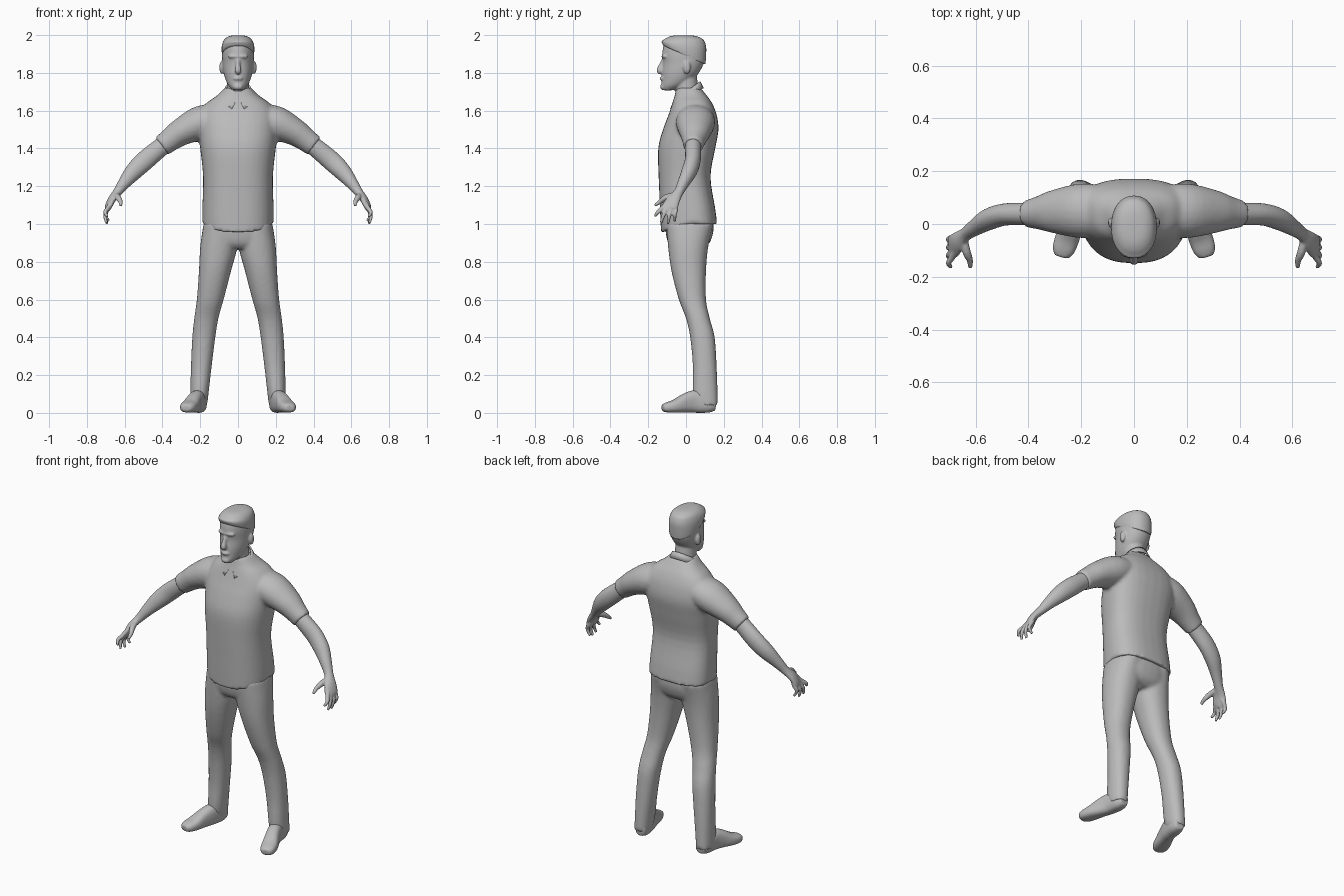
import bpy, bmesh, math
from mathutils import Vector

grey = bpy.data.materials.new("plain grey")
grey.diffuse_color = (0.5, 0.5, 0.5, 1)


def smooth_rows(rows, steps):
    """Catmull-Rom interpolation of parameter rows."""
    out = []
    for i in range(len(rows) - 1):
        p0, p1 = rows[max(i - 1, 0)], rows[i]
        p2, p3 = rows[i + 1], rows[min(i + 2, len(rows) - 1)]
        for k in range(steps):
            t = k / steps
            out.append([0.5 * (2 * b + (c - a) * t + (2 * a - 5 * b + 4 * c - d) * t * t
                               + (3 * b - a - 3 * c + d) * t ** 3)
                        for a, b, c, d in zip(p0, p1, p2, p3)])
    return out + [list(rows[-1])]


def skin(bm, rings):
    """Join rings of points into a closed tube."""
    vs = [[bm.verts.new(p) for p in r] for r in rings]
    n = len(vs[0])
    for a, b in zip(vs, vs[1:]):
        for i in range(n):
            bm.faces.new((a[i], a[(i + 1) % n], b[(i + 1) % n], b[i]))
    bm.faces.new(vs[0][::-1])
    bm.faces.new(vs[-1])


def outline(n, p):
    """Unit superellipse."""
    pts = []
    for i in range(n):
        c, s = math.cos(2 * math.pi * i / n), math.sin(2 * math.pi * i / n)
        pts.append((math.copysign(abs(c) ** (2 / p), c), math.copysign(abs(s) ** (2 / p), s)))
    return pts


def stack(bm, rows, p=2.2, taper=0.0, side=1, warp=None, steps=4):
    """Level rings from rows of z, centre x, half width, front y, back y."""
    rings = []
    for z, cx, w, y0, y1 in smooth_rows(rows, steps):
        ring = []
        for u, v in outline(32, p):
            pt = Vector((side * (cx + w * u * (1 + taper * v)), (y0 + y1) / 2 + (y1 - y0) / 2 * v, z))
            if warp:
                pt.z += warp(pt)
            ring.append(pt)
        rings.append(ring)
    skin(bm, rings)


def limb(bm, rows, side=1, p=2.0, up=(0.6, 0, 0.8), steps=4):
    """Tube along a path from rows of x, y, z, sideways radius, upward radius."""
    rows = smooth_rows(rows, steps)
    pts = [Vector(r[:3]) for r in rows]
    rings = []
    for i, r in enumerate(rows):
        t = (pts[min(i + 1, len(pts) - 1)] - pts[max(i - 1, 0)]).normalized()
        a = t.cross(Vector(up)).normalized()
        b = a.cross(t)
        ring = [pts[i] + a * u * r[3] + b * v * r[4] for u, v in outline(20, p)]
        rings.append([Vector((side * q.x, q.y, q.z)) for q in ring])
    skin(bm, rings)


def blob(bm, centre, size):
    """Ellipsoid."""
    g = bmesh.ops.create_uvsphere(bm, u_segments=16, v_segments=10, radius=1)
    for v in g["verts"]:
        v.co = Vector([c + s * q for c, s, q in zip(centre, size, v.co)])


def finish(name, bm, voxel=0, soften=0):
    """Make the object, melting its pieces into one skin when a voxel size is given."""
    bmesh.ops.recalc_face_normals(bm, faces=bm.faces)
    me = bpy.data.meshes.new(name)
    bm.to_mesh(me)
    bm.free()
    ob = bpy.data.objects.new(name, me)
    bpy.context.collection.objects.link(ob)
    me.materials.append(grey)
    for f in me.polygons:
        f.use_smooth = True
    if voxel:
        m = ob.modifiers.new("melt", 'REMESH')
        m.mode, m.voxel_size, m.use_smooth_shade = 'VOXEL', voxel, True
        m = ob.modifiers.new("soften", 'SMOOTH')
        m.factor, m.iterations = 0.5, soften
    return ob


# shirt: torso with a hem that dips at the front, and two short sleeves
bm = bmesh.new()
stack(bm, [(1.00, 0, .188, -.132, .165), (1.08, 0, .187, -.137, .155), (1.25, 0, .183, -.145, .130),
           (1.40, 0, .198, -.147, .155), (1.50, 0, .208, -.122, .172), (1.58, 0, .205, -.092, .162),
           (1.64, 0, .165, -.072, .138), (1.68, 0, .110, -.060, .110), (1.72, 0, .070, -.052, .078)],
      p=2.5, taper=0.1,
      warp=lambda q: 0.38 * min(q.y + .01, 0) * max(0, 1 - (q.z - 1) / .15) if q.z < 1.15 else 0)
for s in (1, -1):
    limb(bm, [(.10, .05, 1.565, .095, .075), (.20, .05, 1.535, .104, .090), (.30, .047, 1.487, .084, .073),
              (.36, .042, 1.445, .064, .062), (.405, .038, 1.412, .052, .057)], s)
finish("shirt", bm, .01, 5)

# trousers: hips and two legs
bm = bmesh.new()
stack(bm, [(1.02, 0, .175, -.11, .145), (.96, 0, .183, -.108, .145), (.90, 0, .170, -.095, .125),
           (.87, 0, .130, -.07, .09)], p=2.4)
for s in (1, -1):
    stack(bm, [(1.00, .095, .088, -.105, .145), (.88, .102, .098, -.095, .118), (.75, .122, .085, -.077, .106),
               (.60, .147, .071, -.038, .106), (.50, .168, .064, .000, .126), (.40, .181, .061, .022, .152),
               (.25, .194, .055, .036, .162), (.10, .204, .048, .036, .168), (.04, .207, .044, .060, .168)],
          side=s)
finish("trousers", bm, .01, 4)

# shoes
bm = bmesh.new()
for s in (1, -1):
    limb(bm, [(.200, .158, .045, .028, .034), (.204, .120, .050, .040, .050), (.215, .050, .060, .040, .060),
              (.232, .000, .052, .041, .052), (.253, -.055, .036, .046, .036), (.268, -.100, .029, .042, .027),
              (.275, -.125, .026, .026, .018)], s, p=2.6, up=(0, 0, 1))
finish("shoes", bm, .007, 3)

# bare arms with palm, thumb and fingers
bm = bmesh.new()
tips = [(.692, -.165, 1.04), (.696, -.132, 1.005), (.692, -.095, 1.00), (.684, -.058, 1.015)]
for s in (1, -1):
    limb(bm, [(.33, .04, 1.465, .042, .046), (.41, .038, 1.405, .043, .049), (.49, .036, 1.338, .042, .052),
              (.55, .018, 1.280, .041, .047), (.60, -.012, 1.220, .032, .034), (.637, -.038, 1.170, .026, .024),
              (.668, -.066, 1.130, .037, .020), (.686, -.086, 1.090, .044, .016),
              (.692, -.090, 1.072, .036, .012)], s)
    for i, (x, y, z) in enumerate(tips):
        k = (.688, -.124 + .024 * i, 1.085)
        limb(bm, [(.672, -.09 + .01 * i, 1.12, .010, .010), (*k, .012, .012),
                  (.703, (k[1] + y) / 2 - .004, (k[2] + z) / 2, .0105, .0105), (x, y, z, .007, .007)], s)
    limb(bm, [(.645, -.055, 1.155, .014, .014), (.635, -.105, 1.140, .016, .016),
              (.622, -.138, 1.118, .012, .012), (.621, -.165, 1.098, .008, .008)], s, up=(1, 0, 0))
finish("arms", bm, .005, 2)

# head: skull, neck, brow, nose, lips, chin and ears
bm = bmesh.new()
stack(bm, [(1.708, 0, .026, -.126, -.070), (1.73, 0, .048, -.131, -.015), (1.76, 0, .064, -.128, .030),
           (1.80, 0, .076, -.127, .068), (1.85, 0, .082, -.122, .094), (1.90, 0, .084, -.126, .104),
           (1.95, 0, .080, -.117, .098), (1.98, 0, .064, -.095, .070), (1.992, 0, .030, -.06, .02)],
      p=2.1, taper=0.08)
limb(bm, [(0, .015, 1.64, .062, .066), (0, .006, 1.70, .060, .062), (0, -.005, 1.80, .058, .060)],
     up=(0, 1, 0))
limb(bm, [(0, -.117, 1.878, .010, .008), (0, -.131, 1.842, .012, .012), (0, -.140, 1.812, .017, .016),
          (0, -.131, 1.798, .010, .010)], up=(0, 1, 0))
blob(bm, (0, -.112, 1.887), (.056, .019, .011))
blob(bm, (0, -.125, 1.770), (.026, .014, .011))
blob(bm, (0, -.122, 1.726), (.026, .016, .016))
for s in (1, -1):
    blob(bm, (s * .086, .005, 1.828), (.013, .020, .034))
finish("head", bm, .006, 3)

# hair cap, low at the nape and high over the forehead
bm = bmesh.new()
stack(bm, [(1.890, 0, .085, -.122, .103), (1.925, 0, .087, -.128, .107), (1.955, 0, .083, -.130, .106),
           (1.980, 0, .070, -.112, .088), (1.995, 0, .045, -.078, .052), (1.999, 0, .015, -.04, .01)],
      p=2.2, warp=lambda q: -.45 * q.y * max(0, (1.975 - q.z) / .085))
finish("hair", bm, .006, 2)

# shirt collar: open band sloping forward, ending in two points
bm = bmesh.new()
rows = []
for i in range(33):
    a = math.radians(-172 + 344 * i / 32)
    tip = (abs(a) / math.pi) ** 6
    b = a * (1 - .10 * tip)
    rows.append((
        bm.verts.new((.071 * math.sin(a), .004 + .068 * math.cos(a), 1.702 + .052 * math.cos(a))),
        bm.verts.new((.090 * math.sin(b), .002 + .088 * math.cos(b),
                      1.668 + .050 * math.cos(b) - .018 * tip))))
for (a, b), (c, d) in zip(rows, rows[1:]):
    bm.faces.new((a, b, d, c))
collar = finish("collar", bm)
m = collar.modifiers.new("cloth", 'SOLIDIFY')
m.thickness, m.offset = .008, 0
